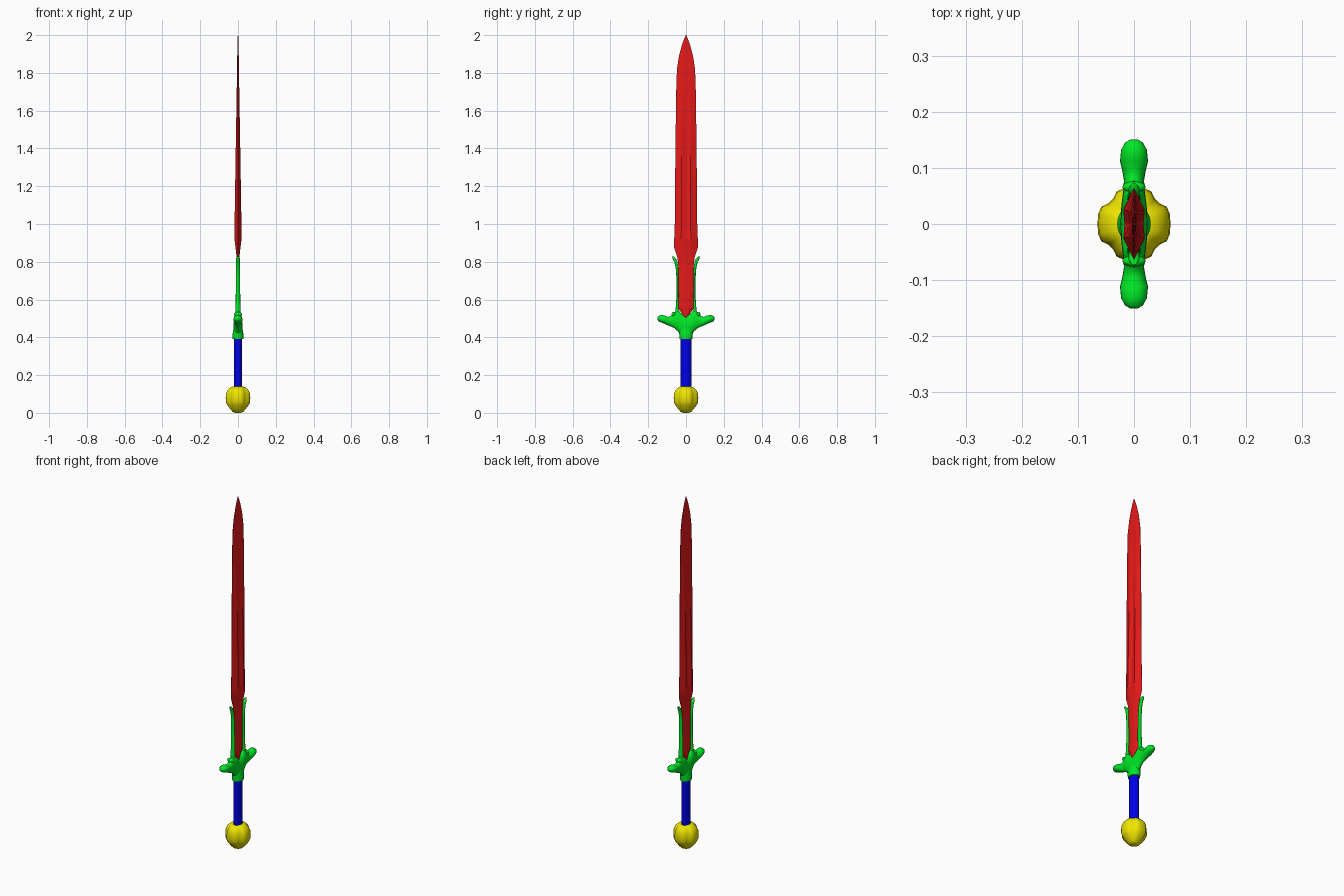
import bpy, bmesh, math
from mathutils import Vector

if "Cube" in bpy.data.objects:
    bpy.data.objects.remove(bpy.data.objects["Cube"])


def material(name, rgb):
    m = bpy.data.materials.new(name)
    m.diffuse_color = (*rgb, 1)
    m.use_nodes = True
    m.node_tree.nodes["Principled BSDF"].inputs["Base Color"].default_value = m.diffuse_color
    return m


RED = material("red", (0.8, 0.01, 0.01))
GREEN = material("green", (0.0, 0.8, 0.02))
BLUE = material("blue", (0.0, 0.0, 0.8))
YELLOW = material("yellow", (0.85, 0.78, 0.0))


def loft(name, rings, mat, angle=40):
    """Skin a list of equal-length point rings and cap both ends."""
    bm = bmesh.new()
    loops = [[bm.verts.new(p) for p in ring] for ring in rings]
    n = len(loops[0])
    for a, b in zip(loops, loops[1:]):
        for i in range(n):
            j = (i + 1) % n
            bm.faces.new((a[i], a[j], b[j], b[i]))
    bm.faces.new(loops[0])
    bm.faces.new(loops[-1])
    bmesh.ops.recalc_face_normals(bm, faces=bm.faces)
    me = bpy.data.meshes.new(name)
    bm.to_mesh(me)
    bm.free()
    ob = bpy.data.objects.new(name, me)
    bpy.context.collection.objects.link(ob)
    me.materials.append(mat)
    bpy.ops.object.select_all(action='DESELECT')
    ob.select_set(True)
    bpy.context.view_layer.objects.active = ob
    bpy.ops.object.shade_smooth_by_angle(angle=math.radians(angle))
    return ob


def ellipse(center, u, v, n=20):
    c, u, v = Vector(center), Vector(u), Vector(v)
    return [c + u * math.cos(2 * math.pi * i / n) + v * math.sin(2 * math.pi * i / n)
            for i in range(n)]


def flat_ring(z, rx, ry, yc=0, n=20):
    return ellipse((0, yc, z), (rx, 0, 0), (0, ry, 0), n)


# Blade: double-ridged section with a central fuller (z, half width, ridge, centre)
def blade_ring(z, w, t, c):
    r, e = w * 0.42, 0.0008
    return [(e, w, z), (t, r, z), (c, 0, z), (t, -r, z), (e, -w, z),
            (-e, -w, z), (-t, -r, z), (-c, 0, z), (-t, r, z), (-e, w, z)]


loft("blade", [blade_ring(*s) for s in [
    (0.50, 0.004, 0.007, 0.007), (0.555, 0.042, 0.009, 0.009),
    (0.78, 0.041, 0.007, 0.007), (0.82, 0.045, 0.007, 0.007),
    (0.875, 0.063, 0.013, 0.013), (0.92, 0.063, 0.019, 0.017),
    (0.95, 0.060, 0.019, 0.009), (1.4, 0.056, 0.012, 0.006),
    (1.7, 0.052, 0.007, 0.004), (1.82, 0.048, 0.005, 0.003),
    (1.89, 0.037, 0.004, 0.002), (1.95, 0.021, 0.003, 0.002),
    (1.985, 0.008, 0.002, 0.001), (2.0, 0.001, 0.001, 0.001)]], RED, 15)

# Crossguard: rounded bar swept along y (|y|, bottom, top, half thickness)
half = [(0, 0.405, 0.505, 0.024), (0.028, 0.412, 0.53, 0.023),
        (0.045, 0.434, 0.548, 0.021), (0.06, 0.447, 0.535, 0.019),
        (0.078, 0.456, 0.513, 0.018), (0.095, 0.463, 0.508, 0.021),
        (0.112, 0.471, 0.516, 0.025), (0.132, 0.479, 0.518, 0.023),
        (0.145, 0.485, 0.513, 0.016), (0.151, 0.493, 0.506, 0.006)]
stations = [(-y, b, t, x) for y, b, t, x in reversed(half[1:])] + half
loft("crossguard", [ellipse((0, y, (b + t) / 2), (x, 0, 0), (0, 0, (t - b) / 2))
                    for y, b, t, x in stations], GREEN, 60)

# Collar under the crossguard
loft("guard_collar", [flat_ring(*s) for s in [
    (0.39, 0.029, 0.034), (0.412, 0.030, 0.035),
    (0.43, 0.026, 0.038), (0.47, 0.022, 0.04)]], GREEN, 50)

# Prongs hugging the blade base, and little knuckles where they join the guard
for side, label in ((1, "right"), (-1, "left")):
    loft("guard_prong_" + label, [flat_ring(z, rx, ry, side * y, 12) for z, y, rx, ry in [
        (0.48, 0.05, 0.016, 0.011), (0.55, 0.047, 0.013, 0.008),
        (0.62, 0.044, 0.012, 0.006), (0.72, 0.045, 0.011, 0.006),
        (0.77, 0.048, 0.010, 0.007), (0.80, 0.054, 0.010, 0.008),
        (0.817, 0.062, 0.010, 0.009), (0.827, 0.068, 0.006, 0.005)]], GREEN, 60)
    bpy.ops.mesh.primitive_uv_sphere_add(segments=16, ring_count=8, radius=0.013,
                                         location=(0, side * 0.066, 0.522))
    knob = bpy.context.object
    knob.name = "guard_knuckle_" + label
    knob.scale = (1.6, 0.8, 1)
    knob.data.materials.append(GREEN)
    bpy.ops.object.shade_smooth()

# Grip
loft("grip", [flat_ring(z, 0.022, 0.029, 0, 24) for z in (0.12, 0.41)], BLUE)

# Pommel: four-lobed section, scaled per height
quarter = [(0.065, 0.0), (0.064, 0.018), (0.058, 0.031), (0.045, 0.037),
           (0.037, 0.045), (0.031, 0.058), (0.018, 0.064)]
lobes = []
for k in range(4):
    c, s = [(1, 0), (0, 1), (-1, 0), (0, -1)][k]
    lobes += [(x * c - y * s, x * s + y * c) for x, y in quarter]


def pommel_ring(z, scale, roundness):
    ring = []
    for x, y in lobes:
        k = (1 - roundness) + roundness * 0.062 / math.hypot(x, y)
        ring.append((x * k * scale, y * k * scale, z))
    return ring


loft("pommel", [pommel_ring(*s) for s in [
    (0.0, 0.25, 1), (0.006, 0.45, 0.8), (0.022, 0.66, 0.4), (0.042, 0.88, 0),
    (0.058, 0.99, 0), (0.08, 1.0, 0), (0.104, 0.97, 0),
    (0.122, 0.84, 0), (0.134, 0.66, 0.3), (0.139, 0.45, 1)]], YELLOW, 45)
